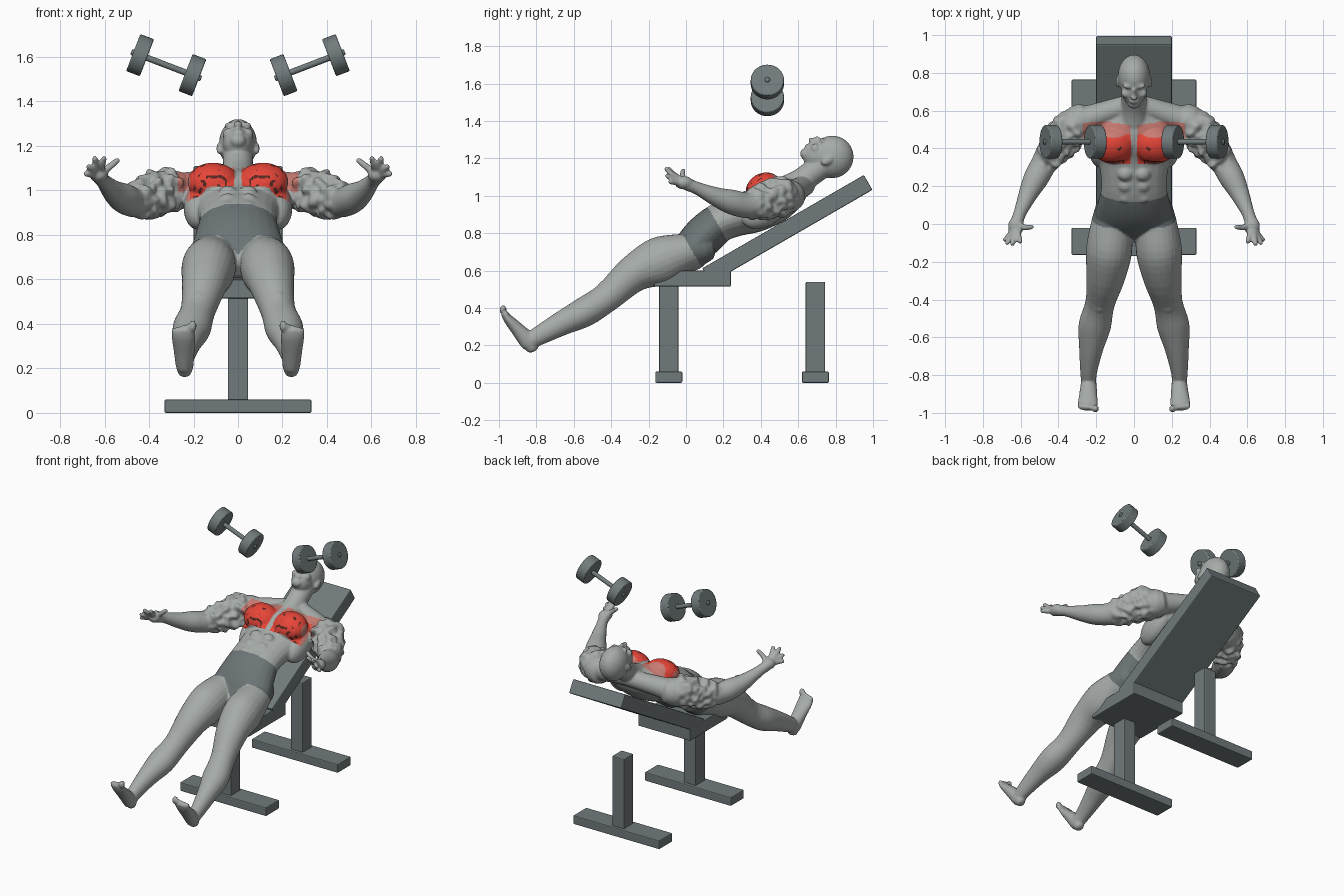
import bpy, bmesh, math
from mathutils import Matrix, Vector, noise

cube = bpy.data.objects.get("Cube")
if cube:
    bpy.data.objects.remove(cube, do_unlink=True)


def material(name, *rgb):
    m = bpy.data.materials.new(name)
    m.use_nodes = True
    m.diffuse_color = (*rgb, 1)
    m.node_tree.nodes["Principled BSDF"].inputs["Base Color"].default_value = (*rgb, 1)
    return m


SKIN = material("pale grey skin", 0.38, 0.41, 0.395)
SHORTS = material("grey shorts", 0.15, 0.175, 0.178)
RED = material("red chest", 0.80, 0.06, 0.04)
FADE = material("faded red", 0.58, 0.20, 0.17)
DARK = material("dark chest marks", 0.09, 0.02, 0.015)
STEEL = material("bench grey", 0.165, 0.195, 0.20)

# Reclined frame: x across, y along the spine, z out of the bench pad
WORLD = Matrix.Identity(4)
RECLINED = Matrix.Translation((0, 0, 0.562)) @ Matrix.Rotation(math.radians(30), 4, 'X')


def make_object(name, bm, mats):
    bmesh.ops.recalc_face_normals(bm, faces=bm.faces)
    mesh = bpy.data.meshes.new(name)
    bm.to_mesh(mesh)
    bm.free()
    for m in mats:
        mesh.materials.append(m)
    ob = bpy.data.objects.new(name, mesh)
    bpy.context.collection.objects.link(ob)
    return ob


def smooth_by_angle(ob):
    bpy.ops.object.select_all(action='DESELECT')
    ob.select_set(True)
    bpy.context.view_layer.objects.active = ob
    bpy.ops.object.shade_smooth_by_angle(angle=math.radians(35))


def bevel(ob, width, segments=2):
    mod = ob.modifiers.new("soft edges", 'BEVEL')
    mod.width, mod.segments, mod.limit_method = width, segments, 'ANGLE'


def box(name, lo, hi, frame=WORLD):
    lo, hi = Vector(lo), Vector(hi)
    bm = bmesh.new()
    bmesh.ops.create_cube(bm, size=1, matrix=frame @ Matrix.Translation((lo + hi) / 2)
                          @ Matrix.Diagonal((*(hi - lo), 1)))
    bevel(make_object(name, bm, [STEEL]), 0.006)


# Bench
box("backrest", (-0.2, 0.1, -0.092), (0.2, 1.098, 0), RECLINED)
box("seat", (-0.2, -0.17, 0.515), (0.2, 0.24, 0.6))
for end, y, top in (("front", -0.092, 0.52), ("rear", 0.692, 0.54)):
    box(end + "_post", (-0.046, y - 0.052, 0.03), (0.046, y + 0.052, top))
    box(end + "_foot", (-0.33, y - 0.072, 0), (0.33, y + 0.072, 0.06))

# Dumbbells
for side, s in (("left", 1), ("right", -1)):
    inner, outer = Vector((s * 0.205, 0.435, 1.518)), Vector((s * 0.44, 0.435, 1.608))
    axis = (outer - inner).normalized()
    turn = axis.to_track_quat('Z', 'Y').to_matrix().to_4x4()
    bm = bmesh.new()
    length = (outer - inner).length
    for centre, r, depth in ((inner, 0.089, 0.066), (outer, 0.089, 0.066),
                             ((inner + outer) / 2, 0.014, length + 0.085)):
        bmesh.ops.create_cone(bm, cap_ends=True, segments=40, radius1=r, radius2=r,
                              depth=depth, matrix=Matrix.Translation(centre) @ turn)
    bell = make_object(side + "_dumbbell", bm, [STEEL])
    smooth_by_angle(bell)
    bevel(bell, 0.006)

# Body: left half and middle parts, mirrored and fused afterwards
body = bmesh.new()


def blob(centre, radii, frame=WORLD):
    bmesh.ops.create_icosphere(body, subdivisions=3, radius=1, matrix=frame
                               @ Matrix.Translation(centre) @ Matrix.Diagonal((*radii, 1)))


def loft(points, frame=WORLD, steps=4, sides=24):
    """Smooth tube through (x, y, z, radius[, second radius]) with rounded ends."""
    pts = [Vector((*p, p[3])) if len(p) == 4 else Vector(p) for p in points]
    ext = [pts[0] * 2 - pts[1]] + pts + [pts[-1] * 2 - pts[-2]]
    path = []
    for a, b, c, d in zip(ext, ext[1:], ext[2:], ext[3:]):
        for k in range(steps):
            f = k / steps
            path.append(b + (c - a) * (f / 2) + (a * 2 - b * 5 + c * 4 - d) * (f * f / 2)
                        + (b * 3 - a - c * 3 + d) * (f ** 3 / 2))
    path.append(pts[-1])
    span = (path[-1].xyz - path[0].xyz).normalized()
    ref = Vector((0, 1, 0)) if abs(span.x) > 0.8 else Vector((1, 0, 0))
    rings = []
    for i, p in enumerate(path):
        tan = (path[min(i + 1, len(path) - 1)].xyz - path[max(i - 1, 0)].xyz).normalized()
        u = (ref - tan * ref.dot(tan)).normalized()
        ring = [(p.xyz, u * p[3], tan.cross(u) * p[4])]
        if i in (0, len(path) - 1):
            sign = 1 if i else -1
            for push, shrink in ((0.45, 0.8), (0.65, 0.4)):
                ring.append((p.xyz + tan * sign * push * min(p[3], p[4]),
                             ring[0][1] * shrink, ring[0][2] * shrink))
            ring = ring if i else ring[::-1]
        rings += ring
    loops = [[body.verts.new(frame @ (c + u * math.cos(j * math.tau / sides)
                                      + v * math.sin(j * math.tau / sides)))
              for j in range(sides)] for c, u, v in rings]
    for a, b in zip(loops, loops[1:]):
        for j in range(sides):
            k = (j + 1) % sides
            body.faces.new((a[j], a[k], b[k], b[j]))
    body.faces.new(loops[0][::-1])
    body.faces.new(loops[-1])


# Torso and neck
loft([(0, 0.02, 0.11, 0.1, 0.07), (0, 0.1, 0.12, 0.205, 0.1), (0, 0.2, 0.147, 0.195, 0.11),
      (0, 0.3, 0.165, 0.175, 0.105), (0, 0.4, 0.15, 0.178, 0.108), (0, 0.5, 0.125, 0.2, 0.115),
      (0, 0.62, 0.12, 0.23, 0.12), (0, 0.71, 0.115, 0.2, 0.095), (0, 0.76, 0.12, 0.12, 0.07)],
     RECLINED)
loft([(0, 0.71, 0.13, 0.085), (0, 0.8, 0.14, 0.068), (0, 0.92, 0.155, 0.068)], RECLINED)
loft([(0, 0.8, 0.11, 0.055), (0.15, 0.745, 0.11, 0.062), (0.28, 0.69, 0.11, 0.075)], RECLINED)
blob((0.112, 0.597, 0.205), (0.115, 0.1, 0.083), RECLINED)
blob((0.18, 0.55, 0.1), (0.065, 0.14, 0.085), RECLINED)
blob((0.1, 0.09, 0.085), (0.105, 0.1, 0.08), RECLINED)
for t in (0.3, 0.37, 0.44):
    blob((0.045, t, 0.237), (0.042, 0.038, 0.034), RECLINED)

# Head and face
for centre, radii in (((0, 1, 0.168), (0.086, 0.115, 0.114)),
                      ((0, 0.94, 0.21), (0.068, 0.085, 0.078)),
                      ((0, 0.885, 0.252), (0.036, 0.03, 0.032)),
                      ((0, 0.962, 0.289), (0.012, 0.035, 0.02)),
                      ((0, 0.946, 0.3), (0.019, 0.014, 0.018)),
                      ((0.03, 0.998, 0.268), (0.032, 0.013, 0.016)),
                      ((0.044, 0.945, 0.25), (0.025, 0.025, 0.03)),
                      ((0, 0.912, 0.284), (0.026, 0.013, 0.012)),
                      ((0.085, 0.965, 0.165), (0.012, 0.035, 0.022))):
    blob(centre, radii, RECLINED)

# Arm and hand
loft([(0.27, 0.56, 1.0, 0.088), (0.34, 0.49, 0.99, 0.1), (0.42, 0.4, 0.965, 0.09),
      (0.475, 0.32, 0.95, 0.07), (0.52, 0.24, 0.968, 0.066), (0.56, 0.16, 0.995, 0.051),
      (0.603, 0.06, 1.04, 0.034), (0.62, 0.01, 1.06, 0.035)])
blob((0.34, 0.5, 1.015), (0.11, 0.1, 0.085))
blob((0.625, -0.012, 1.07), (0.042, 0.05, 0.036))
for x, y, z in ((0.6, -0.1, 1.15), (0.645, -0.113, 1.15), (0.675, -0.108, 1.11),
                (0.688, -0.09, 1.075), (0.535, -0.015, 1.14)):
    tip, root = Vector((x, y, z)), Vector((0.625, -0.005, 1.068))
    loft([(*root, 0.02), (*(root.lerp(tip, 0.55) - Vector((0, 0.008, 0))), 0.016),
          (*root.lerp(tip, 0.94), 0.013)], sides=12)

# Leg and foot
loft([(0.11, 0.1, 0.72, 0.09, 0.08), (0.12, 0, 0.7, 0.108, 0.1), (0.132, -0.14, 0.65, 0.122, 0.13),
      (0.15, -0.28, 0.583, 0.103, 0.1), (0.18, -0.42, 0.46, 0.078, 0.08),
      (0.208, -0.54, 0.38, 0.086, 0.08), (0.227, -0.66, 0.32, 0.064, 0.066),
      (0.24, -0.78, 0.255, 0.045, 0.052), (0.24, -0.83, 0.225, 0.04, 0.045)])
loft([(0.24, -0.823, 0.185, 0.032, 0.034), (0.24, -0.838, 0.215, 0.04, 0.048),
      (0.242, -0.895, 0.28, 0.047, 0.038), (0.245, -0.95, 0.34, 0.053, 0.026),
      (0.245, -0.972, 0.372, 0.05, 0.018)])
blob((0.18, -0.425, 0.505), (0.045, 0.05, 0.045))
for i in range(5):
    r = 0.014 if i else 0.02
    blob((0.203 + 0.021 * i, -0.978 + 0.004 * i, 0.39 - 0.006 * i), (r * 0.85, r, r * 1.3))

# Fuse into one smooth skin
rough = make_object("body_rough", body, [])
mirror = rough.modifiers.new("mirror", 'MIRROR')
mirror.use_mirror_merge = False
remesh = rough.modifiers.new("fuse", 'REMESH')
remesh.mode, remesh.voxel_size = 'VOXEL', 0.007
soften = rough.modifiers.new("soften", 'SMOOTH')
soften.factor, soften.iterations = 0.5, 4
skin = bpy.data.meshes.new_from_object(
    rough.evaluated_get(bpy.context.evaluated_depsgraph_get()))
bpy.data.objects.remove(rough, do_unlink=True)
skin.name = "body"
skin.materials.clear()
for m in (SKIN, SHORTS, RED, FADE, DARK):
    skin.materials.append(m)
figure = bpy.data.objects.new("body", skin)
bpy.context.collection.objects.link(figure)

# Ragged flesh on the upper arms
normals = [v.normal.copy() for v in skin.vertices]
for v, nrm in zip(skin.vertices, normals):
    p = Vector((abs(v.co.x), v.co.y, v.co.z))
    near = 1 - (p - Vector((0.37, 0.43, 0.985))).length / 0.18
    if near > 0 and p.x > 0.25:
        v.co += nrm * min(1, near * 3) * 0.028 * noise.noise(p * 24)

# Colour by position along the reclined body
to_body = RECLINED.inverted()
for f in skin.polygons:
    f.use_smooth = True
    x, t, n = to_body @ f.center
    x = abs(x)
    if 0.1 - 0.1 * max(0, 1 - x / 0.09) < t < 0.29 and x < 0.3:
        f.material_index = 1
    elif 0.015 < x < 0.27 and 0.505 < t < 0.725 and n > 0.15:
        mark = noise.noise(Vector((x * 30, t * 42, n * 30)))
        if 0.05 < x < 0.2 and t < 0.64 and mark > 0.27:
            f.material_index = 4
        else:
            f.material_index = 3 if t > 0.675 or x > 0.215 else 2
